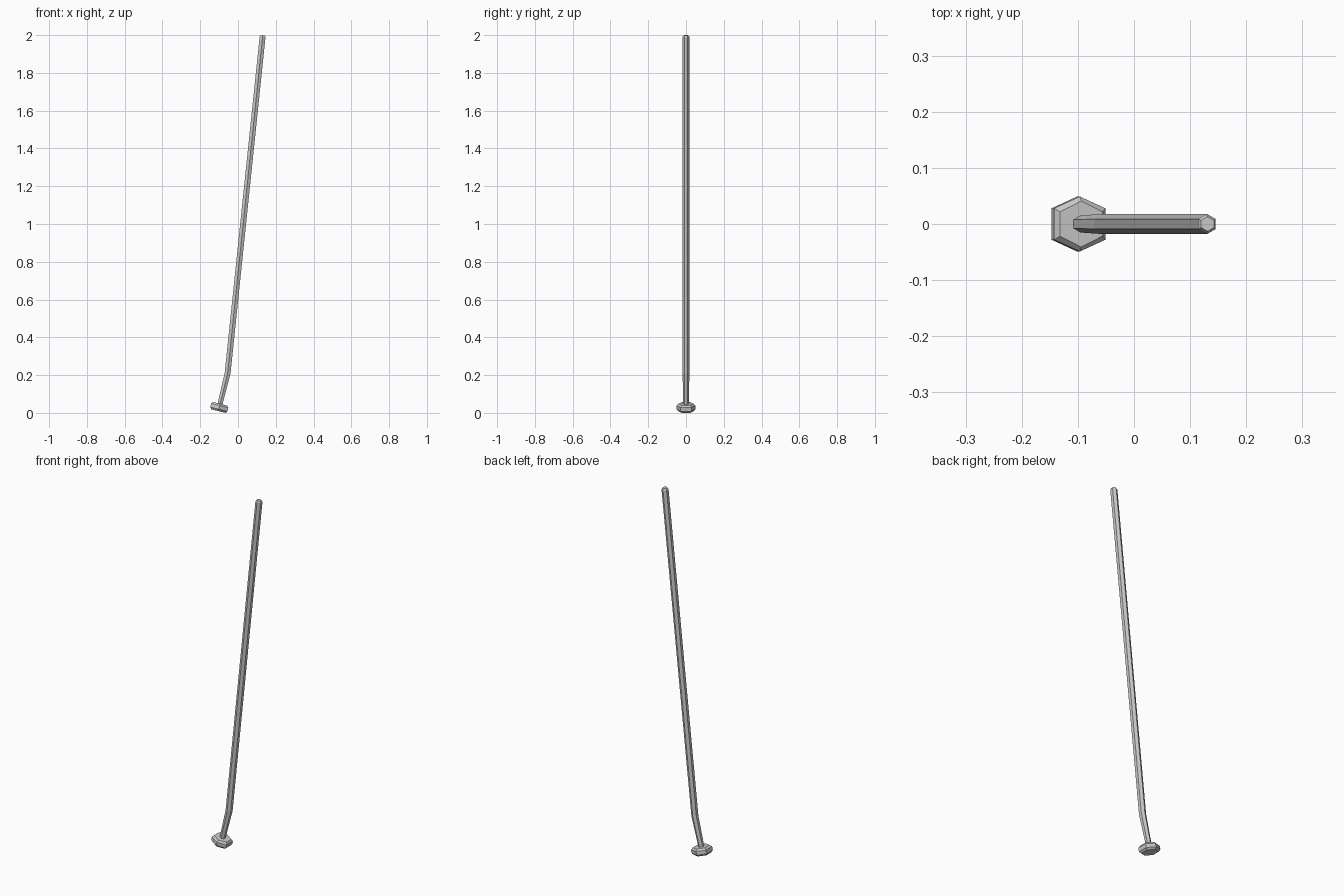
import bpy, bmesh, math
from mathutils import Vector

if "Cube" in bpy.data.objects:
    bpy.data.objects.remove(bpy.data.objects["Cube"])


def loft(name, rings):
    """Loft six-sided rings: (x, z, tilt, half width, tip y, corner y)."""
    bm = bmesh.new()
    loops = []
    for x, z, tilt, w, tip, cor in rings:
        side = Vector((math.cos(tilt), 0, -math.sin(tilt)))
        outline = [(w, -cor), (w, cor), (0, tip), (-w, cor), (-w, -cor), (0, -tip)]
        loops.append([bm.verts.new(Vector((x, 0, z)) + side * a + Vector((0, b, 0)))
                      for a, b in outline])
    for lo, hi in zip(loops, loops[1:]):
        for i in range(6):
            j = (i + 1) % 6
            bm.faces.new((lo[i], lo[j], hi[j], hi[i]))
    bm.faces.new(loops[0][::-1])
    bm.faces.new(loops[-1])
    bmesh.ops.recalc_face_normals(bm, faces=bm.faces)
    mesh = bpy.data.meshes.new(name)
    bm.to_mesh(mesh)
    bm.free()
    obj = bpy.data.objects.new(name, mesh)
    bpy.context.collection.objects.link(obj)
    return obj


def regular(x, z, tilt, r):
    return (x, z, tilt, r * 0.866, r, r / 2)


low_tilt = math.radians(14)
top_tilt = math.radians(5.9)

# Bent shaft with a chamfered top end
loft("shaft", [
    regular(-0.097, 0.040, low_tilt, 0.015),
    regular(-0.055, 0.210, (low_tilt + top_tilt) / 2, 0.018),
    regular(0.130, 1.990, top_tilt, 0.018),
    regular(0.131, 1.999, top_tilt, 0.013),
])

# Tilted foot disc, chamfered above and below
foot = []
for offset, inset in ((-0.020, 0.008), (-0.010, 0), (0.010, 0), (0.020, 0.008)):
    foot.append((-0.099 + offset * math.sin(low_tilt),
                 0.029 + offset * math.cos(low_tilt),
                 low_tilt, 0.047 - inset, 0.049 - inset, 0.028 - inset * 0.8))
loft("foot_disc", foot)
